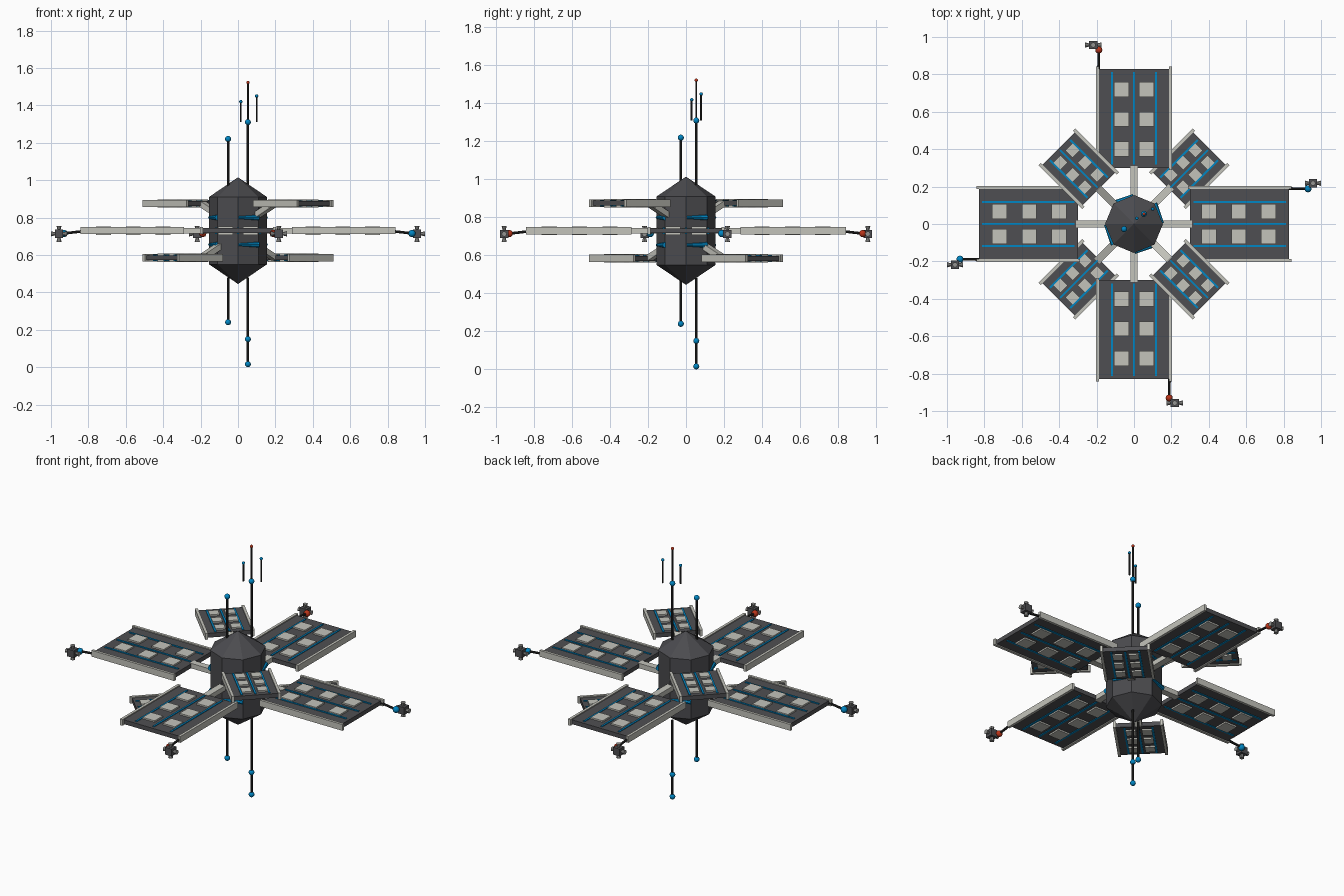
import bpy, bmesh
from math import radians, cos, sin
from mathutils import Matrix, Vector

if "Cube" in bpy.data.objects:
    bpy.data.objects.remove(bpy.data.objects["Cube"])


def material(name, rgb):
    m = bpy.data.materials.new(name)
    m.use_nodes = True
    m.diffuse_color = (*rgb, 1)
    node = next(n for n in m.node_tree.nodes if n.type == 'BSDF_PRINCIPLED')
    node.inputs["Base Color"].default_value = (*rgb, 1)
    return m


HULL = material("hull grey", (0.07, 0.07, 0.077))
PANEL = material("panel grey", (0.078, 0.078, 0.084))
LIGHT = material("pale grey", (0.55, 0.55, 0.5))
BLUE = material("signal blue", (0.0, 0.24, 0.55))
RED = material("signal red", (0.5, 0.035, 0.01))
ROD = material("rod black", (0.022, 0.022, 0.021))
STEEL = material("steel grey", (0.3, 0.3, 0.29))


def build(name, mat, fill, place=Matrix(), smooth=False):
    """Make an object from a function that fills a bmesh."""
    bm = bmesh.new()
    fill(bm)
    bm.transform(place)
    me = bpy.data.meshes.new(name)
    bm.to_mesh(me)
    bm.free()
    me.materials.append(mat)
    if smooth:
        me.shade_smooth()
    ob = bpy.data.objects.new(name, me)
    bpy.context.collection.objects.link(ob)
    return ob


def box(bm, centre, size):
    m = Matrix.Translation(centre) @ Matrix.Diagonal((*size, 1))
    bmesh.ops.create_cube(bm, size=1, matrix=m)


def tube(bm, a, b, r1, r2=None, sides=8):
    a, b = Vector(a), Vector(b)
    d = b - a
    m = Matrix.Translation((a + b) / 2) @ d.to_track_quat('Z', 'Y').to_matrix().to_4x4()
    bmesh.ops.create_cone(bm, cap_ends=True, segments=sides, radius1=r1,
                          radius2=r1 if r2 is None else r2, depth=d.length, matrix=m)


def ball(name, mat, centre, r):
    build(name, mat, lambda bm: bmesh.ops.create_uvsphere(
        bm, u_segments=12, v_segments=8, radius=r, matrix=Matrix.Translation(centre)), smooth=True)


def rod(name, a, b, r):
    build(name, ROD, lambda bm: tube(bm, a, b, r))


# Octagonal hull with pointed ends
def hull(bm):
    R, low, high = 0.155, 0.55, 0.91
    for a, b, r1, r2 in ((0.445, low, 0, R), (low, high, R, R), (high, 1.015, R, 0)):
        ends = r1 == r2
        bmesh.ops.create_cone(bm, cap_ends=False, segments=8, radius1=r1, radius2=r2,
                              depth=b - a, matrix=Matrix.Translation((0, 0, (a + b) / 2)))
    bmesh.ops.remove_doubles(bm, verts=bm.verts, dist=0.0005)
    bmesh.ops.recalc_face_normals(bm, faces=bm.faces)


build("hull", HULL, hull)


# Blue tapered lamps on every other hull facet
def lamps(bm):
    for k in range(4):
        a = radians(22.5 + 90 * k)
        out, along = Vector((cos(a), sin(a), 0)), Vector((-sin(a), cos(a), 0))
        for z in (0.8, 0.655):
            c = out * 0.143 + Vector((0, 0, z))
            tube(bm, c - along * 0.055, c + along * 0.06, 0.007, 0.015)


build("hull_lamps", BLUE, lamps)


# One wing along +x, then turned into place
def wing(label, angle, z, start, end, half, cells, cell, across, stripe, stripe_w, strut):
    place = Matrix.Translation((0, 0, z)) @ Matrix.Rotation(radians(angle), 4, 'Z')
    mid, length = (start + end) / 2, end - start

    def rails(bm):
        for s in (-1, 1):
            box(bm, (mid, s * (half + 0.008), 0), (length + 0.025, 0.016, 0.038))

    def tiles(bm):
        for x in cells:
            for s in (-1, 1):
                box(bm, (x, s * across, 0), (cell, cell, 0.044))

    def stripes(bm):
        for s in (-1, 0, 1):
            box(bm, (mid, s * stripe, 0), (length * 0.93, stripe_w, 0.034))

    def arm(bm):
        inner, outer = Vector((0.12, 0, strut)), Vector((start + 0.01, 0, 0))
        d = outer - inner
        m = Matrix.Translation((inner + outer) / 2) @ d.to_track_quat('X', 'Z').to_matrix().to_4x4()
        bmesh.ops.create_cube(bm, size=1, matrix=m @ Matrix.Diagonal((d.length, 0.04, 0.03, 1)))

    build(label + "_panel", PANEL,
          lambda bm: box(bm, (mid, 0, 0), (length, half * 2, 0.026)), place)
    build(label + "_rails", LIGHT, rails, place)
    build(label + "_tiles", LIGHT, tiles, place)
    build(label + "_stripes", BLUE, stripes, place)
    build(label + "_strut", LIGHT, arm, place)


MID = 0.73
for k, side in enumerate(("left", "back", "right", "front")):
    # Large wings on the axes
    wing(side + "_wing", 90 * k, MID, 0.3, 0.83, 0.186,
         (0.4, 0.56, 0.72), 0.08, 0.068, 0.117, 0.011, 0)
    # Small diagonal wings, alternately below and above
    low = k % 2 == 0
    drop = -0.145 if low else 0.145
    wing(side + "_small_wing", 45 + 90 * k, MID + drop, 0.265, 0.57, 0.122,
         (0.325, 0.418, 0.51), 0.055, 0.045, 0.077, 0.011, -drop * 0.5)

    # Boom, lamp and sensor head at the wing corner
    turn = Matrix.Rotation(radians(90 * k), 4, 'Z')
    tip = turn @ Vector((0.93, 0.188, 0.715))
    rod(side + "_boom", turn @ Vector((0.82, 0.19, 0.728)), tip, 0.007)
    ball(side + "_boom_lamp", BLUE if low else RED, tip, 0.019)
    c = turn @ Vector((0.957, 0.218, 0.713))
    build(side + "_sensor_box", PANEL, lambda bm: box(bm, c, (0.044, 0.044, 0.044)))

    def nozzles(bm):
        for d in (Vector((1, 0, 0)), Vector((0, 0, 1))):
            for s in (-1, 1):
                tube(bm, c + d * s * 0.02, c + d * s * 0.043, 0.008, 0.014)

    build(side + "_sensor_nozzles", STEEL, nozzles)

# Masts above and below, with lamps
ax, ay, bx, by = 0.053, 0.054, -0.053, -0.027
rod("main_mast", (ax, ay, 0.97), (ax, ay, 1.31), 0.007)
rod("main_mast_top", (ax, ay, 1.31), (ax, ay, 1.52), 0.005)
rod("short_mast", (bx, by, 0.97), (bx, by, 1.22), 0.007)
rod("lower_main_mast", (ax, ay, 0.48), (ax, ay, 0.015), 0.007)
rod("lower_short_mast", (bx, by, 0.48), (bx, by, 0.24), 0.007)
for x, y, z in ((ax, ay, 1.31), (bx, by, 1.22), (ax, ay, 0.15),
                (ax, ay, 0.016), (bx, by, 0.24)):
    ball("mast_lamp", BLUE, (x, y, z), 0.016)
ball("mast_tip", RED, (ax, ay, 1.522), 0.009)

# Two thin aerials beside the main mast
for x, y, top in ((0.015, 0.03, 1.42), (0.1, 0.08, 1.45)):
    rod("aerial", (x, y, 1.31), (x, y, top), 0.005)
    ball("aerial_tip", BLUE, (x, y, top), 0.009)
